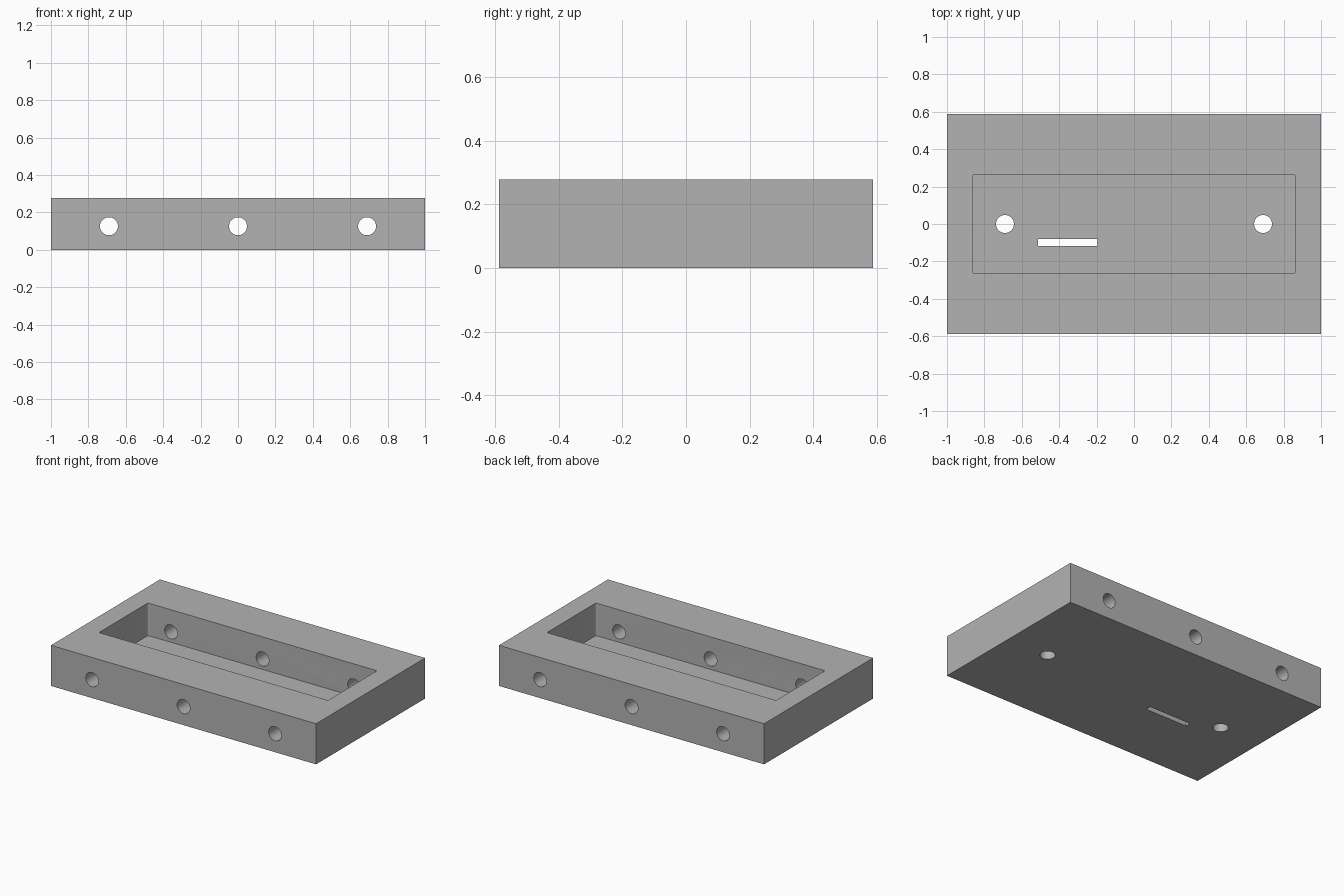
import bpy, bmesh, math
from mathutils import Matrix

if "Cube" in bpy.data.objects:
    bpy.data.objects.remove(bpy.data.objects["Cube"])

HX, HY, H = 1.0, 0.587, 0.277      # block half sizes and height
PX, PY, FLOOR = 0.864, 0.264, 0.055  # pocket half sizes and floor level
HOLE_X, HOLE_R, HOLE_Z = 0.69, 0.048, 0.126

grey = bpy.data.materials.new("plain grey")
grey.diffuse_color = (0.45, 0.45, 0.45, 1)
grey.use_nodes = True
grey.node_tree.nodes["Principled BSDF"].inputs["Base Color"].default_value = grey.diffuse_color


def add_object(name, bm):
    mesh = bpy.data.meshes.new(name)
    bmesh.ops.recalc_face_normals(bm, faces=bm.faces)
    bm.to_mesh(mesh)
    bm.free()
    ob = bpy.data.objects.new(name, mesh)
    bpy.context.collection.objects.link(ob)
    mesh.materials.append(grey)
    return ob


def box(name, x0, x1, y0, y1, z0, z1, corner=0):
    bm = bmesh.new()
    m = Matrix.Translation(((x0 + x1) / 2, (y0 + y1) / 2, (z0 + z1) / 2))
    bmesh.ops.create_cube(bm, size=1, matrix=m @ Matrix.Diagonal((x1 - x0, y1 - y0, z1 - z0, 1)))
    if corner:
        upright = [e for e in bm.edges if abs(e.verts[0].co.z - e.verts[1].co.z) > 0.01]
        bmesh.ops.bevel(bm, geom=upright, offset=corner, segments=4, profile=0.5, affect='EDGES')
    return add_object(name, bm)


def drill(name, loc, depth, along_y=False):
    bm = bmesh.new()
    m = Matrix.Translation(loc)
    if along_y:
        m = m @ Matrix.Rotation(math.pi / 2, 4, 'X')
    bmesh.ops.create_cone(bm, cap_ends=True, segments=48, radius1=HOLE_R, radius2=HOLE_R,
                          depth=depth, matrix=m)
    return add_object(name, bm)


# Main block
block = box("tray_block", -HX, HX, -HY, HY, 0, H)

# Pocket, floor slot, floor holes and cross holes
cutters = [box("pocket_cutter", -PX, PX, -PY, PY, FLOOR, H + 0.1, corner=0.01),
           box("slot_cutter", -0.513, -0.195, -0.118, -0.08, -0.1, 0.15)]
for x in (-HOLE_X, HOLE_X):
    cutters.append(drill("floor_hole_cutter", (x, 0, 0), 0.2))
for x in (-HOLE_X, 0, HOLE_X):
    cutters.append(drill("cross_hole_cutter", (x, 0, HOLE_Z), 2 * HY + 0.2, along_y=True))

bpy.context.view_layer.objects.active = block
block.select_set(True)
for c in cutters:
    c.hide_render = True
    mod = block.modifiers.new(c.name, 'BOOLEAN')
    mod.operation = 'DIFFERENCE'
    mod.solver = 'EXACT'
    mod.object = c
    bpy.ops.object.modifier_apply(modifier=mod.name)
for c in cutters:
    bpy.data.objects.remove(c)

# Smooth hole walls, keep block edges sharp
bpy.ops.object.select_all(action='DESELECT')
block.select_set(True)
bpy.ops.object.shade_smooth_by_angle(angle=math.radians(30))
